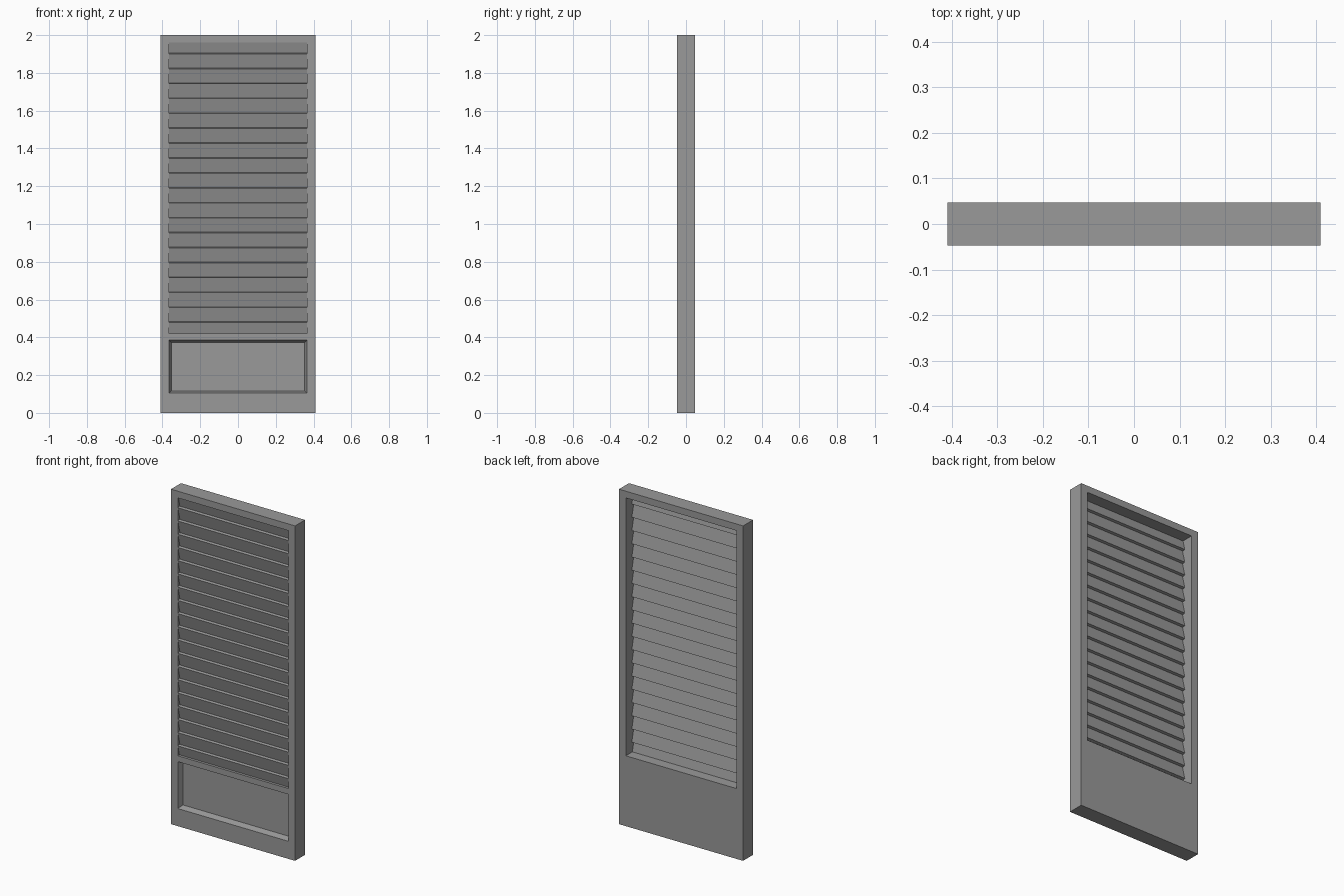
import bpy
import bmesh
import math
from mathutils import Matrix

cube = bpy.data.objects.get("Cube")
if cube:
    bpy.data.objects.remove(cube, do_unlink=True)

grey = bpy.data.materials.new("painted grey")
grey.use_nodes = True
COLOUR = (0.32, 0.32, 0.32, 1)
grey.diffuse_color = COLOUR
grey.node_tree.nodes["Principled BSDF"].inputs["Base Color"].default_value = COLOUR

HALF_W, HALF_D, HEIGHT = 0.41, 0.047, 2.0
OPEN_W = 0.365                      # half width of both openings
OPEN_LOW, OPEN_HIGH = 0.42, 1.96    # louvre opening
PANEL_LOW, PANEL_HIGH = 0.105, 0.385


def box(name, size, centre, tilt=0.0):
    bm = bmesh.new()
    bmesh.ops.create_cube(bm, size=1)
    bmesh.ops.scale(bm, vec=size, verts=bm.verts)
    bmesh.ops.rotate(bm, matrix=Matrix.Rotation(tilt, 3, "X"), verts=bm.verts)
    bmesh.ops.translate(bm, vec=centre, verts=bm.verts)
    mesh = bpy.data.meshes.new(name)
    bm.to_mesh(mesh)
    bm.free()
    mesh.materials.append(grey)
    obj = bpy.data.objects.new(name, mesh)
    bpy.context.scene.collection.objects.link(obj)
    return obj


def cut(target, cutter):
    cutter.hide_render = True
    mod = target.modifiers.new("cut", "BOOLEAN")
    mod.operation = "DIFFERENCE"
    mod.solver = "EXACT"
    mod.object = cutter
    bpy.context.view_layer.objects.active = target
    bpy.ops.object.modifier_apply(modifier=mod.name)
    bpy.data.objects.remove(cutter, do_unlink=True)


# Frame with a through opening for the louvres
frame = box("door_frame", (2 * HALF_W, 2 * HALF_D, HEIGHT), (0, 0, HEIGHT / 2))
cut(frame, box("louvre_opening_cutter", (2 * OPEN_W, 0.3, OPEN_HIGH - OPEN_LOW),
               (0, 0, (OPEN_LOW + OPEN_HIGH) / 2)))

# Lower panel: a front recess with slightly sloping walls
panel_mid = (PANEL_LOW + PANEL_HIGH) / 2
half_h = (PANEL_HIGH - PANEL_LOW) / 2
recess_back, slope = -0.014, 0.012
recess = box("panel_recess_cutter", (2 * OPEN_W, 1, 2 * half_h), (0, 0, panel_mid))
for v in recess.data.vertices:
    if v.co.y > 0:
        v.co.y = recess_back
        v.co.x *= 1 - slope / OPEN_W
        v.co.z = panel_mid + (v.co.z - panel_mid) * (1 - slope / half_h)
    else:
        v.co.y = -HALF_D - 0.0001
cut(frame, recess)

# Louvre slats leaning forward at the top, ends set into the stiles
SLATS, PITCH = 20, 0.079
MIDDLE = (OPEN_LOW + OPEN_HIGH) / 2
for i in range(SLATS):
    z = MIDDLE + (i - (SLATS - 1) / 2) * PITCH
    box(f"louvre_slat_{i + 1}", (2 * OPEN_W + 0.01, 0.016, 0.085),
        (0, -0.028, z), math.radians(14))
